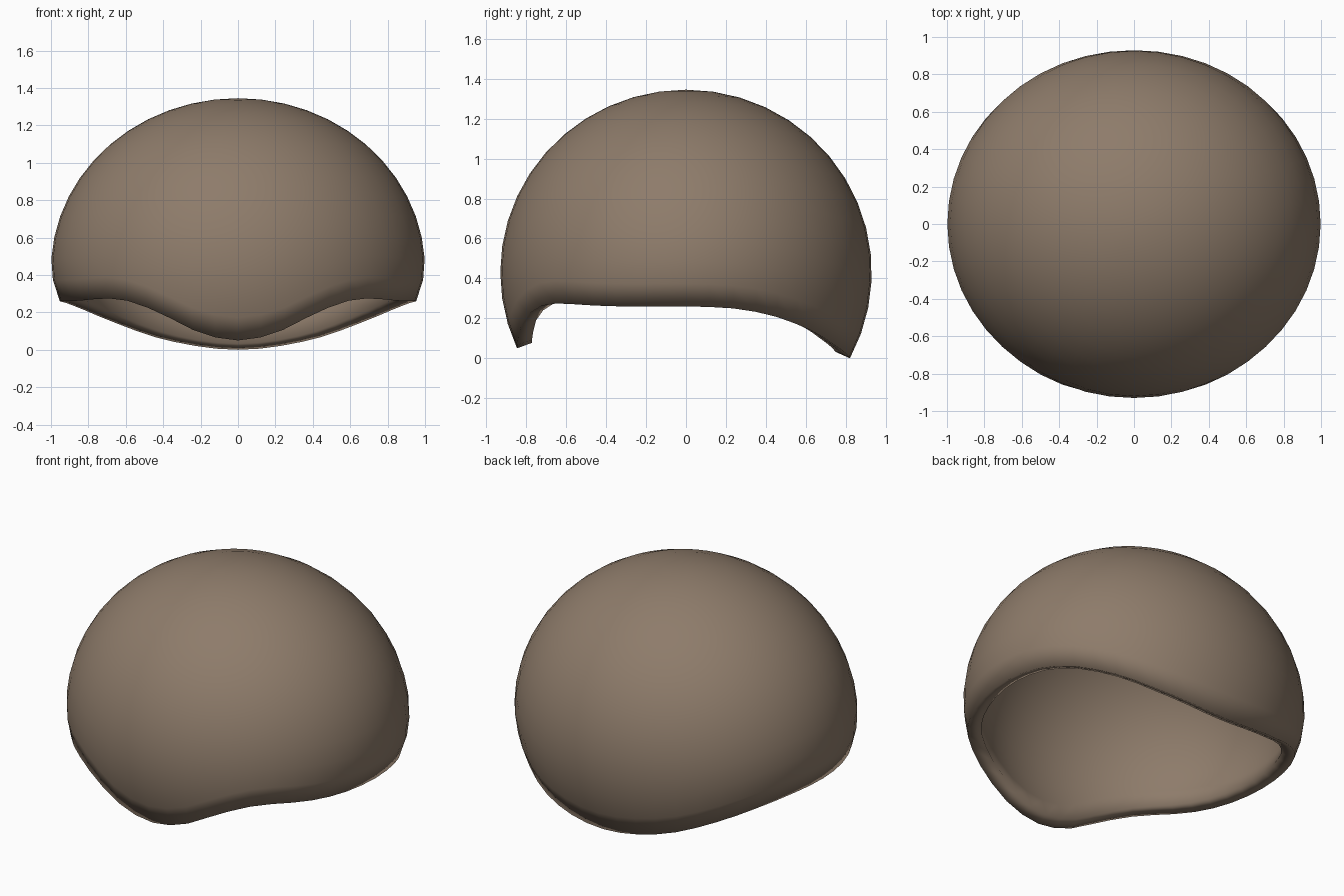
import bpy, bmesh
from math import sin, cos, acos, pi, degrees

if "Cube" in bpy.data.objects:
    bpy.data.objects.remove(bpy.data.objects["Cube"])

COLS, ROWS = 48, 14
ZC, RX, RY, RZ = 0.43, 1.0, 0.93, 0.915

# Rim height by angle from the front (0) round to the back (180)
RIM = [(0, .05), (12.5, .09), (25, .19), (32, .237), (39, .267), (47, .275), (57, .266),
       (70, .26), (90, .26), (105, .25), (115, .226), (122, .2), (133, .15),
       (155, .05), (180, .0)]


def slope(i):
    if i in (0, len(RIM) - 1):
        return 0
    a, b = RIM[i - 1], RIM[i + 1]
    return (b[1] - a[1]) / (b[0] - a[0])


def rim_height(deg):
    for i in range(len(RIM) - 1):
        (a, za), (b, zb) = RIM[i], RIM[i + 1]
        if deg <= b:
            w = b - a
            t = (deg - a) / w
            return (za * (1 + 2 * t) * (1 - t) ** 2 + zb * t * t * (3 - 2 * t)
                    + slope(i) * w * t * (1 - t) ** 2 - slope(i + 1) * w * t * t * (1 - t))
    return RIM[-1][1]


def shell_point(phi, theta):
    z = ZC + RZ * cos(theta)
    s = sin(theta)
    tuck = 0.03 * (max(0, 0.5 - z) / 0.24) ** 2 * sin(phi) ** 2
    return ((RX * s - tuck) * sin(phi), -RY * s * cos(phi), z)


# Outer dome, each column running from the crown down to the wavy rim
bm = bmesh.new()
top = bm.verts.new((0, 0, ZC + RZ))
columns = []
for c in range(COLS):
    phi = 2 * pi * c / COLS
    deg = degrees(min(phi, 2 * pi - phi))
    end = acos((rim_height(deg) - ZC) / RZ)
    columns.append([bm.verts.new(shell_point(phi, end * r / ROWS)) for r in range(1, ROWS + 1)])
for c in range(COLS):
    a, b = columns[c], columns[(c + 1) % COLS]
    bm.faces.new((top, a[0], b[0]))
    for r in range(ROWS - 1):
        bm.faces.new((a[r], a[r + 1], b[r + 1], b[r]))
bm.normal_update()
for f in bm.faces:
    f.smooth = True
mesh = bpy.data.meshes.new("dome_cap")
bm.to_mesh(mesh)
bm.free()
cap = bpy.data.objects.new("dome_cap", mesh)
bpy.context.collection.objects.link(cap)

# Wall thickness, grown inwards
wall = cap.modifiers.new("wall", 'SOLIDIFY')
wall.thickness = 0.08
wall.offset = -1

brown = bpy.data.materials.new("brown")
brown.diffuse_color = (0.27, 0.2, 0.145, 1)
brown.use_nodes = True
brown.node_tree.nodes["Principled BSDF"].inputs["Base Color"].default_value = brown.diffuse_color
mesh.materials.append(brown)
